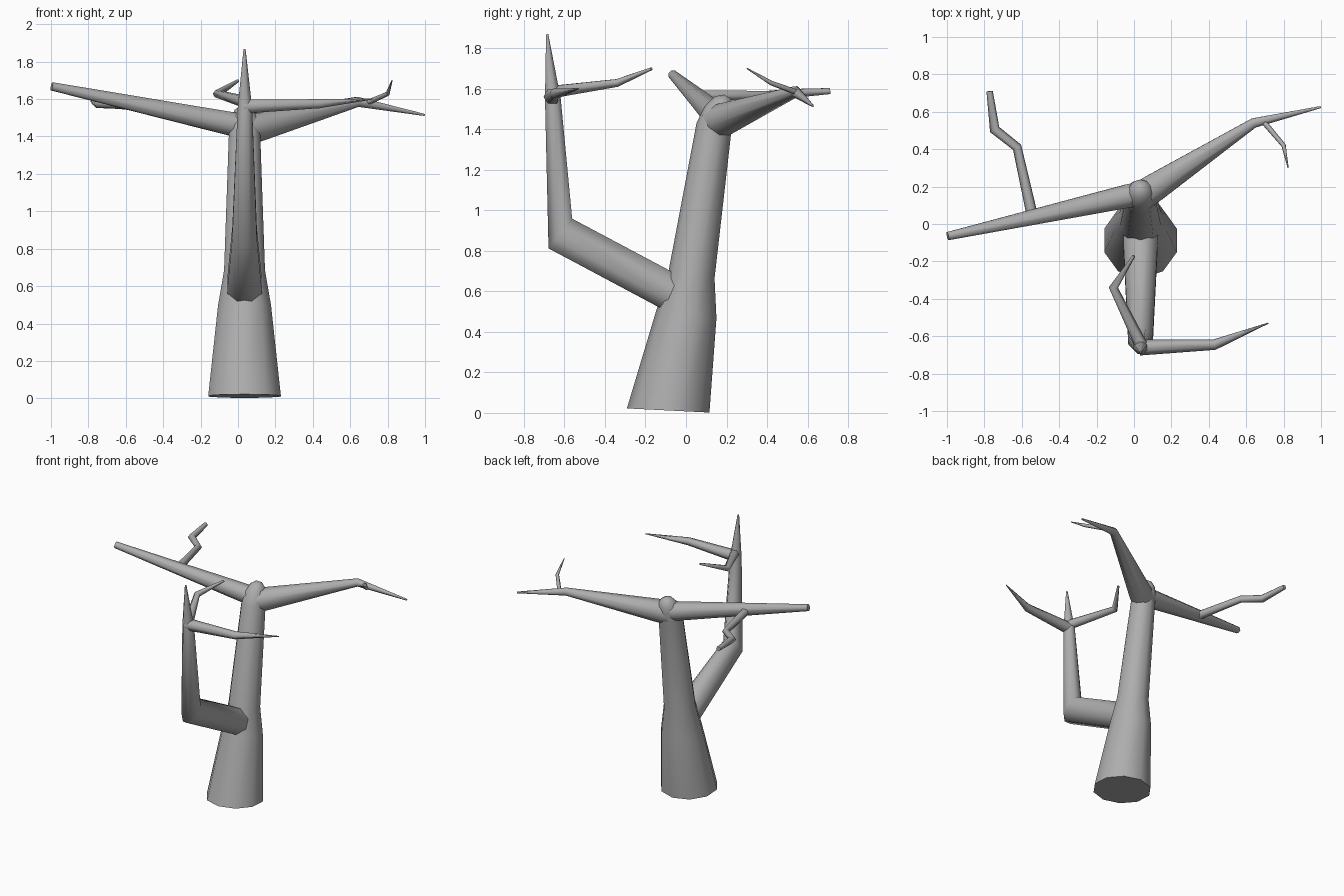
import bpy, bmesh, math
from mathutils import Vector

if "Cube" in bpy.data.objects:
    bpy.data.objects.remove(bpy.data.objects["Cube"])

# mid-grey used on every part
bark = bpy.data.materials.new("bark_grey")
bark.diffuse_color = (0.42, 0.42, 0.42, 1)
bark.use_nodes = True
bark.node_tree.nodes["Principled BSDF"].inputs["Base Color"].default_value = bark.diffuse_color


def limb(name, pts, sides=8, dirs={}, phase=0.5):
    """Tapered, mitred tube through (x, y, z, radius) points; dirs overrides ring normals."""
    P = [Vector(p[:3]) for p in pts]
    R = [p[3] for p in pts]
    n = len(P)
    segs = [(P[i + 1] - P[i]).normalized() for i in range(n - 1)]
    bm = bmesh.new()
    rings = []
    ref = Vector((0, 0, 1)) if abs(segs[0].z) < 0.8 else Vector((0, 1, 0))
    for i in range(n):
        a, b = segs[max(i - 1, 0)], segs[min(i, n - 2)]
        t = Vector(dirs[i]).normalized() if i in dirs else (a + b).normalized()
        u = (ref - t * ref.dot(t)).normalized()
        v = t.cross(u)
        ref = u
        # stretch the ring in the plane of the bend so thickness is kept
        bend = b - a
        bend -= t * bend.dot(t)
        k = 1 / max(min(a.dot(t), b.dot(t)), 0.7) if 0 < i < n - 1 else 1
        d = bend.normalized() if bend.length > 1e-4 else None
        ring = []
        for s in range(sides):
            w = 2 * math.pi * (s + phase) / sides
            o = (u * math.cos(w) + v * math.sin(w)) * R[i]
            if d:
                o += d * o.dot(d) * (k - 1)
            ring.append(bm.verts.new(P[i] + o))
        rings.append(ring)
    for p, q in zip(rings, rings[1:]):
        for s in range(sides):
            e = (s + 1) % sides
            bm.faces.new((p[s], p[e], q[e], q[s]))
    bm.faces.new(rings[0][::-1])
    bm.faces.new(rings[-1])
    bmesh.ops.recalc_face_normals(bm, faces=bm.faces)
    me = bpy.data.meshes.new(name)
    bm.to_mesh(me)
    bm.free()
    me.materials.append(bark)
    ob = bpy.data.objects.new(name, me)
    bpy.context.collection.objects.link(ob)
    bpy.ops.object.select_all(action='DESELECT')
    ob.select_set(True)
    bpy.context.view_layer.objects.active = ob
    bpy.ops.object.shade_smooth_by_angle(angle=math.radians(66))
    return ob


# trunk with a rounded knob where the two top branches fork
limb("trunk", [(0.035, -0.088, 0.012, 0.204), (0.035, 0.003, 0.49, 0.149),
               (0.035, 0.027, 0.68, 0.115), (0.035, 0.138, 1.41, 0.088),
               (0.035, 0.165, 1.485, 0.078), (0.035, 0.19, 1.535, 0.055),
               (0.035, 0.205, 1.56, 0.02)],
     10, {0: (0, 0.05, 1)}, 0)

# front limb: leans out, then turns straight up to a point
limb("front_limb", [(0.035, 0.02, 0.54, 0.1), (0.035, -0.1, 0.608, 0.1),
                    (0.035, -0.62, 0.885, 0.071), (0.037, -0.657, 1.55, 0.042),
                    (0.035, -0.685, 1.868, 0.006)], 8, {2: (0, -0.78, 0.62)})
limb("front_limb_side_branch", [(0.03, -0.66, 1.56, 0.043), (0.43, -0.645, 1.575, 0.028),
                                (0.718, -0.53, 1.6, 0.003)], 6)
limb("front_limb_back_branch", [(0.04, -0.65, 1.585, 0.034), (-0.11, -0.34, 1.628, 0.022),
                                (0.0, -0.17, 1.698, 0.008)], 6)

# left branch and its kinked twig
limb("left_branch", [(0.06, 0.165, 1.45, 0.07), (-0.03, 0.15, 1.466, 0.068),
                     (-0.996, -0.065, 1.668, 0.024)], 8)
limb("left_twig", [(-0.545, 0.05, 1.565, 0.03), (-0.625, 0.41, 1.568, 0.024),
                   (-0.745, 0.505, 1.575, 0.026), (-0.772, 0.71, 1.588, 0.017)], 6)

# right branch, bent downwards at the end, with a small twig
limb("right_branch", [(0.04, 0.15, 1.435, 0.085), (0.11, 0.195, 1.452, 0.081),
                      (0.64, 0.54, 1.585, 0.028), (0.998, 0.625, 1.515, 0.006)], 8)
limb("right_twig", [(0.69, 0.55, 1.58, 0.015), (0.8, 0.42, 1.628, 0.012),
                    (0.824, 0.3, 1.7, 0.003)], 6)
